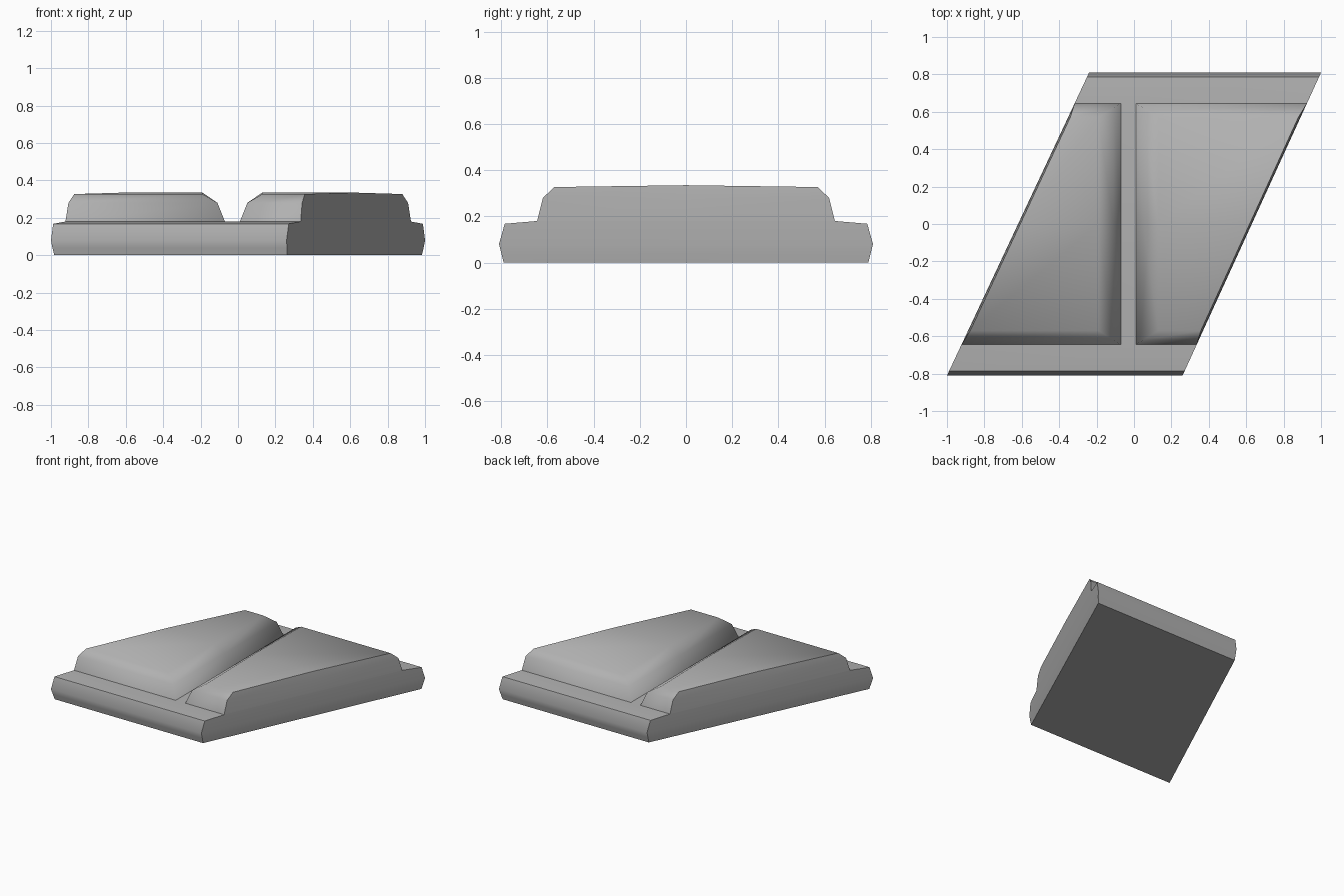
import bpy, bmesh, math

if "Cube" in bpy.data.objects:
    bpy.data.objects.remove(bpy.data.objects["Cube"])

grey = bpy.data.materials.new("dark_grey")
grey.diffuse_color = (0.44, 0.44, 0.44, 1)
grey.use_nodes = True
grey.node_tree.nodes["Principled BSDF"].inputs["Base Color"].default_value = grey.diffuse_color

# slanted outer sides of the slab
def outer_left(y, d, g):
    return -0.62 + 0.469 * y + d

def outer_right(y, d, g):
    return 0.63 + 0.457 * y - d

# straight groove walls between the pads
def groove_left(y, d, g):
    return -0.07 - g

def groove_right(y, d, g):
    return 0.01 + g

def stack(name, levels, left, right, angle):
    """Stack outlines (z, half depth, side inset, crown, groove inset) into a closed solid."""
    bm = bmesh.new()
    rings = []
    for z, e, d, crown, g in levels:
        ys = (-e, 0, e)
        lo = [bm.verts.new((left(y, d, g), y, z + (crown if y == 0 else 0))) for y in ys]
        hi = [bm.verts.new((right(y, d, g), y, z + (crown if y == 0 else 0))) for y in ys]
        rings.append([lo[0], hi[0], hi[1], hi[2], lo[2], lo[1]])
    for a, b in zip(rings, rings[1:]):
        for i in range(6):
            j = (i + 1) % 6
            bm.faces.new((a[i], a[j], b[j], b[i]))
    for r in (rings[0], rings[-1]):
        bm.faces.new((r[0], r[1], r[2], r[5]))
        bm.faces.new((r[5], r[2], r[3], r[4]))
    bmesh.ops.recalc_face_normals(bm, faces=bm.faces)
    mesh = bpy.data.meshes.new(name)
    bm.to_mesh(mesh)
    bm.free()
    mesh.materials.append(grey)
    obj = bpy.data.objects.new(name, mesh)
    bpy.context.collection.objects.link(obj)
    bpy.ops.object.select_all(action='DESELECT')
    obj.select_set(True)
    bpy.context.view_layer.objects.active = obj
    bpy.ops.object.shade_smooth_by_angle(angle=math.radians(angle))
    return obj

def soften_groove_corners(obj):
    """Keep the pad corners beside the groove smooth."""
    v = obj.data.vertices
    for edge in obj.data.edges:
        a, b = (v[i].co for i in edge.vertices)
        beside = max(abs(a.x + 0.03), abs(b.x + 0.03)) < 0.17
        if beside and abs(a.z - b.z) > 0.03 and abs(a.y) > 0.5:
            edge.use_edge_sharp = False

# base slab with bulged front and back edges
base = [(0.0, 0.79, 0.008, 0, 0), (0.04, 0.80, 0.003, 0, 0), (0.08, 0.81, 0, 0, 0),
        (0.168, 0.785, 0, 0, 0), (0.18, 0.645, 0, 0, 0)]
stack("base_slab", base, outer_left, outer_right, 30)

# two raised pads with rounded shoulders, split by a straight groove
pad = [(0.18, 0.645, 0, 0, 0), (0.28, 0.62, 0.004, 0, 0.04),
       (0.327, 0.57, 0.012, 0.008, 0.12)]
soften_groove_corners(stack("left_pad", pad, outer_left, groove_left, 46))
soften_groove_corners(stack("right_pad", pad, groove_right, outer_right, 46))
